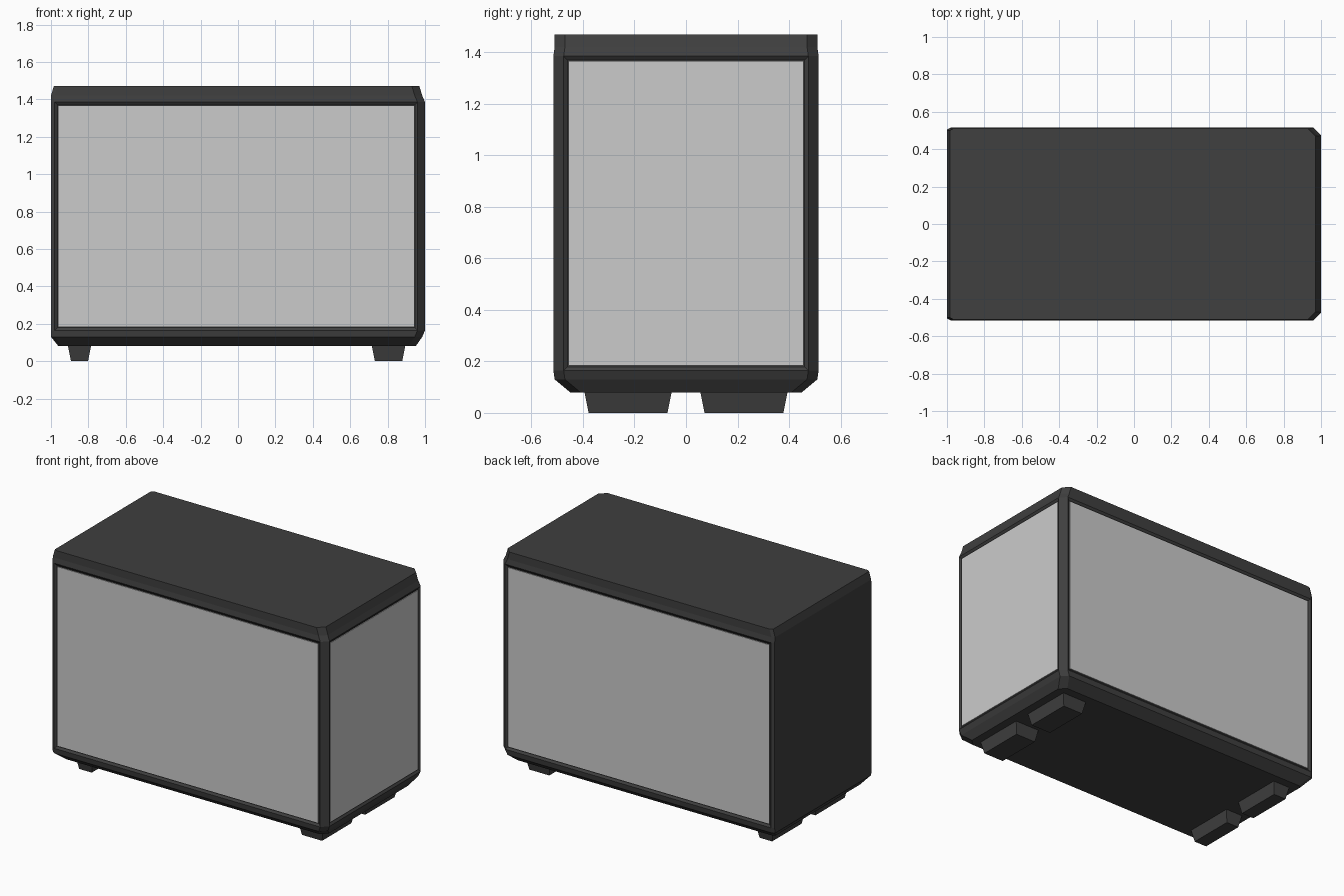
import bpy
import bmesh

if "Cube" in bpy.data.objects:
    bpy.data.objects.remove(bpy.data.objects["Cube"])

black = bpy.data.materials.new("black_casing")
black.diffuse_color = (0.05, 0.05, 0.05, 1)
black.use_nodes = True
black.node_tree.nodes["Principled BSDF"].inputs["Base Color"].default_value = black.diffuse_color


def finish(name, bm, mat=None):
    bmesh.ops.recalc_face_normals(bm, faces=bm.faces)
    mesh = bpy.data.meshes.new(name)
    bm.to_mesh(mesh)
    bm.free()
    ob = bpy.data.objects.new(name, mesh)
    bpy.context.collection.objects.link(ob)
    if mat:
        mesh.materials.append(mat)
    return ob


def loft(bm, rings):
    """Skin a stack of closed rings; returns side faces per band."""
    vs = [[bm.verts.new(p) for p in r] for r in rings]
    n = len(vs[0])
    bands = [[bm.faces.new((a[i], a[(i + 1) % n], b[(i + 1) % n], b[i])) for i in range(n)]
             for a, b in zip(vs, vs[1:])]
    bm.faces.new(vs[0][::-1])
    bm.faces.new(vs[-1])
    return bands


def box(name, x0, x1, y0, y1, z0, z1, taper=0.0, mat=None):
    """Box whose bottom is drawn in by taper."""
    def ring(z, t):
        return [(x0 + t, y0 + t, z), (x1 - t, y0 + t, z), (x1 - t, y1 - t, z), (x0 + t, y1 - t, z)]
    bm = bmesh.new()
    loft(bm, [ring(z0, taper), ring(z1, 0)])
    return finish(name, bm, mat)


# casing: chamfered body, right vertical corners cut wider than the left
def casing_ring(z, xl, xr, hy):
    cl, cr, cy = 0.02, 0.04, 0.04
    front = [(xl, -hy + 0.01, z), (xl + cl, -hy, z), (xr - cr, -hy, z), (xr, -hy + cy, z)]
    return front + [(x, -y, z) for x, y, z in reversed(front)]


bm = bmesh.new()
levels = [(0.08, -0.96, 0.95, 0.45), (0.13, -1, 0.985, 0.51), (0.165, -1, 1, 0.515),
          (1.385, -1, 1, 0.515), (1.42, -1, 0.985, 0.51), (1.47, -0.985, 0.97, 0.51)]
bands = loft(bm, [casing_ring(*lv) for lv in levels])
bmesh.ops.recalc_face_normals(bm, faces=bm.faces)
# shallow recesses for the front, right and back panels
bmesh.ops.inset_individual(bm, faces=[bands[2][i] for i in (1, 3, 5)], thickness=0.02, depth=-0.01)
finish("casing", bm, black)

# grey panels sitting in the recesses
box("front_panel", -0.96, 0.94, -0.509, -0.50, 0.185, 1.365)
box("back_panel", -0.96, 0.94, 0.50, 0.509, 0.185, 1.365)
box("right_panel", 0.985, 0.994, -0.455, 0.455, 0.185, 1.365)

# four tapered feet, wider on the right
for side, x0, x1 in (("left", -0.91, -0.785), ("right", 0.715, 0.895)):
    box(f"front_{side}_foot", x0, x1, -0.395, -0.055, 0, 0.085, 0.017, black)
    box(f"back_{side}_foot", x0, x1, 0.055, 0.395, 0, 0.085, 0.017, black)
